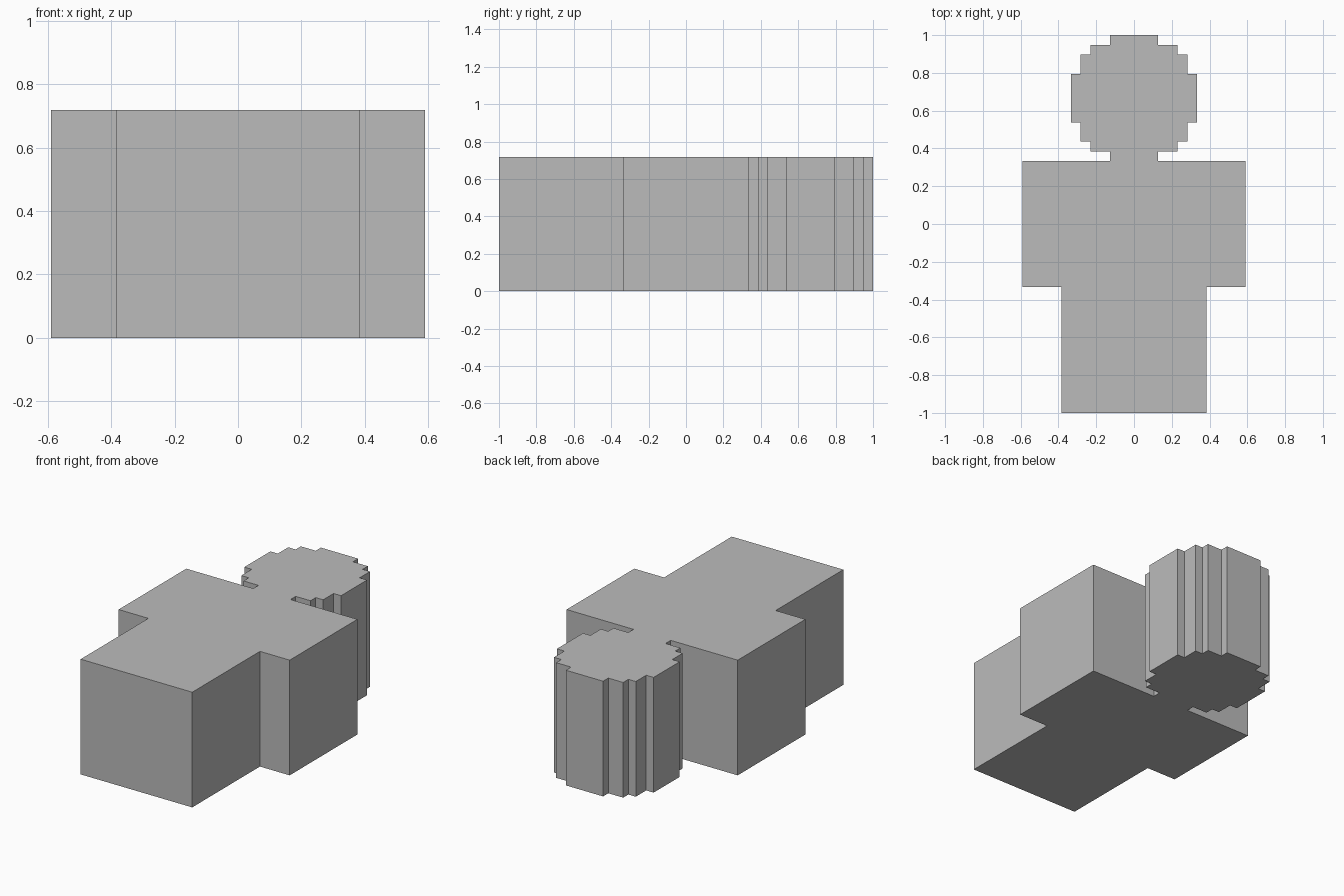
import bpy
import bmesh

cube = bpy.data.objects.get("Cube")
if cube:
    bpy.data.objects.remove(cube, do_unlink=True)

UNIT = 1 / 39   # half a pixel of the blocky figure
HEIGHT = 28

# Plain grey material
grey = bpy.data.materials.new("plain grey")
grey.use_nodes = True
colour = (0.5, 0.5, 0.5, 1)
grey.diffuse_color = colour
grey.node_tree.nodes["Principled BSDF"].inputs["Base Color"].default_value = colour

# Rows of the figure from feet to head: half width, start y, end y
rows = [
    (15, -39, -13),                                  # legs
    (23, -13, 13),                                   # torso and arms
    (5, 13, 15),                                     # neck
    (9, 15, 17), (11, 17, 21), (13, 21, 31),         # head
    (11, 31, 35), (9, 35, 37), (5, 37, 39),
]

# Stepped outline, mirrored across x
side = [(w, y) for w, y0, y1 in rows for y in (y0, y1)]
outline = side + [(-x, y) for x, y in reversed(side)]

# Extrude the outline upward into one solid
bm = bmesh.new()
base = bm.faces.new([bm.verts.new((x * UNIT, y * UNIT, 0)) for x, y in outline])
top = bmesh.ops.extrude_face_region(bm, geom=[base], use_keep_orig=True)["geom"]
bmesh.ops.translate(bm, vec=(0, 0, HEIGHT * UNIT),
                    verts=[v for v in top if isinstance(v, bmesh.types.BMVert)])
bmesh.ops.recalc_face_normals(bm, faces=bm.faces)

mesh = bpy.data.meshes.new("blocky_figure")
bm.to_mesh(mesh)
bm.free()
mesh.materials.append(grey)
figure = bpy.data.objects.new("blocky_figure", mesh)
bpy.context.collection.objects.link(figure)
